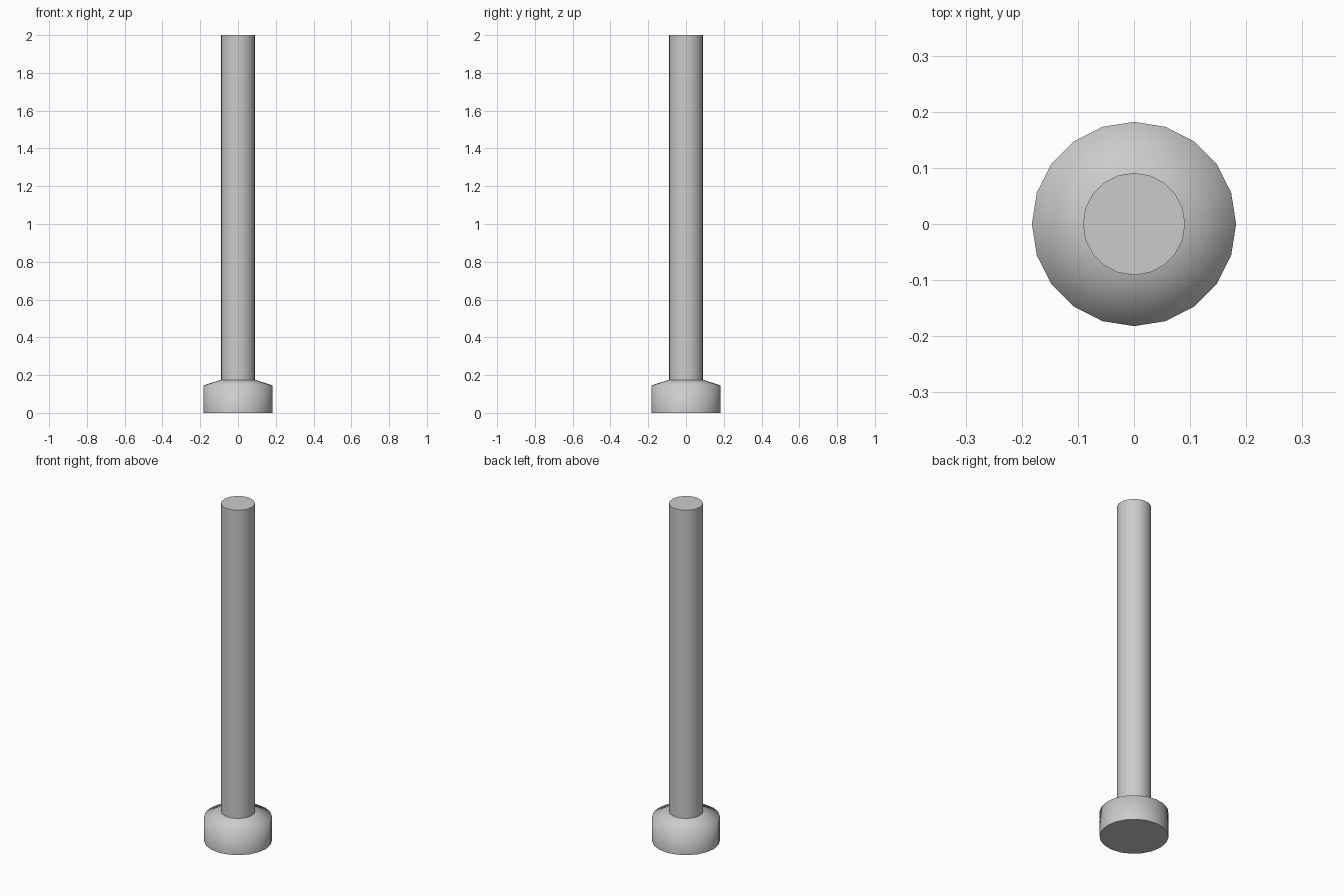
import bpy, bmesh, math

if "Cube" in bpy.data.objects:
    bpy.data.objects.remove(bpy.data.objects["Cube"])

SIDES = 20


def lathe(name, profile, cap_bottom=False, cap_top=False):
    """Revolve (radius, z) points around z, with optional flat sharp caps."""
    bm = bmesh.new()
    rings = [[bm.verts.new((r * math.cos(2 * math.pi * i / SIDES),
                            r * math.sin(2 * math.pi * i / SIDES), z))
              for i in range(SIDES)] for r, z in profile]
    for low, high in zip(rings, rings[1:]):
        for i in range(SIDES):
            j = (i + 1) % SIDES
            bm.faces.new((low[i], low[j], high[j], high[i])).smooth = True
    caps = []
    if cap_bottom:
        caps.append(bm.faces.new(rings[0][::-1]))
    if cap_top:
        caps.append(bm.faces.new(rings[-1]))
    for cap in caps:
        for edge in cap.edges:
            edge.smooth = False
    mesh = bpy.data.meshes.new(name)
    bm.to_mesh(mesh)
    bm.free()
    obj = bpy.data.objects.new(name, mesh)
    bpy.context.collection.objects.link(obj)
    return obj


# Wide foot with a softly shaded sloping shoulder
lathe("base", [(0.182, 0), (0.182, 0.146), (0.091, 0.175)], cap_bottom=True)

# Straight shaft rising from the shoulder
lathe("shaft", [(0.091, 0.175), (0.091, 2.0)], cap_top=True)
